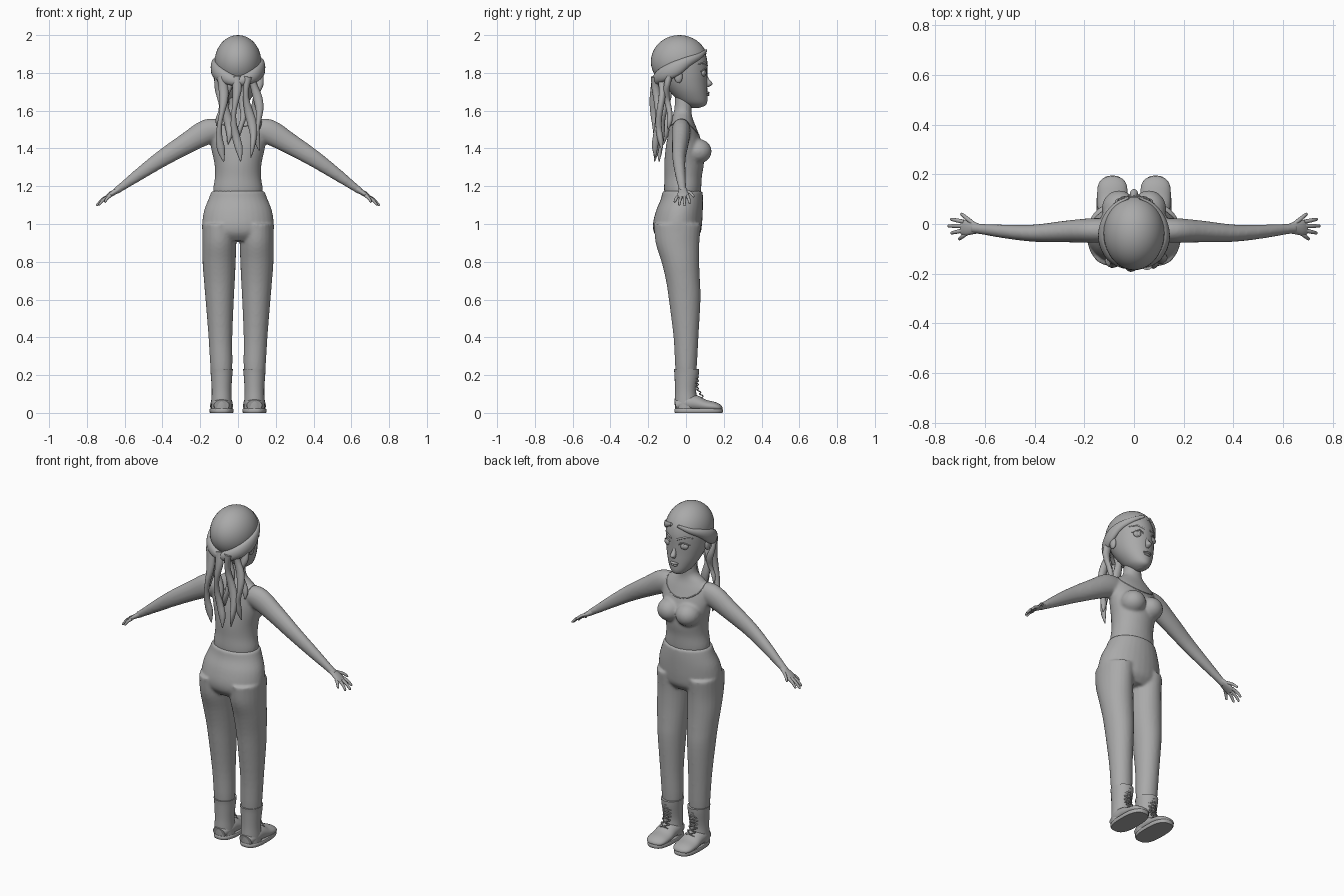
import bpy, bmesh, math
from mathutils import Vector, Matrix

GREY = bpy.data.materials.new("plain grey")
GREY.diffuse_color = (0.4, 0.4, 0.4, 1)
X, Y, Z = Vector((1, 0, 0)), Vector((0, 1, 0)), Vector((0, 0, 1))


def spline(pts, steps):
    """Catmull-Rom through sections of (x, y, z, ra, rb)."""
    p = [Vector(q) for q in pts]
    p = [p[0] * 2 - p[1]] + p + [p[-1] * 2 - p[-2]]
    out = []
    for i in range(1, len(p) - 2):
        a, b, c, d = p[i - 1:i + 3]
        for s in range(steps):
            t = s / steps
            out.append((b * 2 + (c - a) * t + (a * 2 - b * 5 + c * 4 - d) * t * t
                        + (b * 3 - a - c * 3 + d) * t ** 3) * 0.5)
    return out + [p[-2]]


def loft(bm, secs, ref=Y, n=24, steps=4, flat=False, p=2, closed=False):
    """Closed skin over elliptical rings; flat keeps the rings horizontal."""
    s = spline(secs, steps) if steps > 1 else [Vector(q) for q in secs]
    rings = []
    for i, q in enumerate(s):
        lo = s[i - 1] if closed else s[max(i - 1, 0)]
        hi = s[(i + 1) % len(s)] if closed else s[min(i + 1, len(s) - 1)]
        t = Z if flat else (Vector(hi[:3]) - Vector(lo[:3])).normalized()
        u = ref.cross(t).normalized()
        v = t.cross(u)
        ring = []
        for k in range(n):
            c, d = math.cos(k * math.tau / n), math.sin(k * math.tau / n)
            c = math.copysign(abs(c) ** (2 / p), c)
            d = math.copysign(abs(d) ** (2 / p), d)
            ring.append(bm.verts.new(Vector(q[:3]) + u * c * max(q[3], .001) + v * d * max(q[4], .001)))
        rings.append(ring)
    pairs = list(zip(rings, rings[1:])) + ([(rings[-1], rings[0])] if closed else [])
    for a, b in pairs:
        for k in range(n):
            bm.faces.new((a[k], a[(k + 1) % n], b[(k + 1) % n], b[k]))
    if not closed:
        bm.faces.new(rings[0][::-1])
        bm.faces.new(rings[-1])


def ball(bm, co, r, seg=24):
    m = Matrix.Translation(co) @ Matrix.Diagonal((*r, 1))
    bmesh.ops.create_uvsphere(bm, u_segments=seg, v_segments=seg // 2, radius=1, matrix=m)


def finish(bm, name, mirror=False, voxel=0, smooth=4):
    bmesh.ops.recalc_face_normals(bm, faces=bm.faces)
    me = bpy.data.meshes.new(name)
    bm.to_mesh(me)
    bm.free()
    me.materials.append(GREY)
    me.shade_smooth()
    me.set_sharp_from_angle(angle=math.radians(50))
    ob = bpy.data.objects.new(name, me)
    bpy.context.collection.objects.link(ob)
    if mirror:
        ob.modifiers.new("mirror", 'MIRROR').use_mirror_merge = False
    if voxel:
        r = ob.modifiers.new("blend", 'REMESH')
        r.mode, r.voxel_size, r.use_smooth_shade = 'VOXEL', voxel, True
        f = ob.modifiers.new("soften", 'SMOOTH')
        f.factor, f.iterations = 0.5, smooth
    return ob


# torso, neck, bust and arms blended together
bm = bmesh.new()
loft(bm, [(0, cy, z, rx, ry) for z, cy, rx, ry in (
    (1.12, -.018, .125, .09), (1.18, -.018, .132, .098), (1.25, -.015, .122, .099),
    (1.32, -.01, .125, .105), (1.40, -.008, .142, .1), (1.46, -.012, .15, .086),
    (1.52, -.018, .142, .069), (1.56, -.02, .105, .055), (1.59, -.018, .064, .048),
    (1.63, -.014, .05, .046), (1.72, -.014, .047, .046))], flat=True, n=32)
for s in (-1, 1):
    ball(bm, (s * .06, .062, 1.385), (.07, .074, .066))
    loft(bm, [(s * x, y, z, a, b) for x, y, z, a, b in (
        (.08, -.026, 1.50, .05, .045), (.16, -.026, 1.49, .066, .05), (.27, -.03, 1.428, .056, .044),
        (.40, -.037, 1.348, .045, .035), (.52, -.03, 1.265, .033, .028),
        (.62, -.02, 1.193, .021, .021), (.65, -.018, 1.172, .019, .02))])
body = finish(bm, "torso_and_arms", voxel=.008, smooth=6)

# hands
bm = bmesh.new()
loft(bm, [(.62, -.02, 1.192, .016, .018), (.645, -.016, 1.175, .015, .025),
          (.675, -.015, 1.155, .012, .031), (.695, -.014, 1.14, .008, .028)], n=16)
for base, tip in (((.685, .009, 1.148), (.74, .02, 1.108)), ((.688, -.008, 1.146), (.75, -.008, 1.097)),
                  ((.685, -.025, 1.146), (.738, -.037, 1.10)), ((.675, -.038, 1.15), (.706, -.062, 1.115)),
                  ((.645, .0, 1.175), (.698, .043, 1.145))):
    a, b = Vector(base), Vector(tip)
    mid = a.lerp(b, .55) + Z * .006
    loft(bm, [(*a, .009, .009), (*mid, .008, .008), (*a.lerp(b, .92), .006, .006), (*b, .002, .002)], n=10)
finish(bm, "hands", mirror=True)

# trousers: hips and legs blended together
bm = bmesh.new()
loft(bm, [(0, cy, z, rx, ry) for z, cy, rx, ry in (
    (1.175, -.018, .14, .106), (1.13, -.022, .157, .112), (1.07, -.035, .18, .124),
    (1.0, -.045, .19, .13), (.95, -.046, .186, .122), (.91, -.045, .16, .09))], flat=True, n=32)
for s in (-1, 1):
    loft(bm, [(s * x, y, z, a, b) for x, y, z, a, b in (
        (.098, -.045, 1.0, .092, .125), (.099, -.045, .9, .09, .116), (.1, -.03, .8, .088, .1),
        (.0985, -.016, .7, .082, .09), (.097, -.007, .6, .075, .084), (.093, 0, .4, .063, .066),
        (.088, 0, .24, .058, .057), (.088, 0, .15, .045, .045))], flat=True)
finish(bm, "trousers", voxel=.008, smooth=5)

# boots
bm = bmesh.new()
loft(bm, [(.087, y, z, a, b) for y, z, a, b in (
    (0, .012, .055, .058), (0, .06, .054, .06), (-.002, .12, .052, .056), (.003, .2, .057, .064),
    (.003, .232, .06, .067))], flat=True)
loft(bm, [(.087, y, z, a, b) for y, z, a, b in (
    (-.055, .04, .04, .03), (0, .052, .056, .046), (.05, .05, .058, .044), (.1, .038, .061, .032),
    (.15, .032, .059, .026), (.178, .025, .045, .018), (.19, .02, .02, .008))], ref=Z)
finish(bm, "boots", mirror=True)
bm = bmesh.new()
loft(bm, [(.087, .067, z, a, b) for z, a, b in
          ((0, .061, .125), (.006, .064, .128), (.018, .064, .128), (.022, .061, .125))],
     flat=True, steps=1, n=40, p=2.7)
finish(bm, "boot_soles", mirror=True)

# criss-cross laces
bm = bmesh.new()
for k in range(7):
    z = .08 + k * .02
    front = lambda h: .066 + .03 * max(0, (.13 - h) / .05)
    for s in (-1, 1):
        loft(bm, [(.087 - s * .028, front(z) - .014, z, .003, .003), (.087, front(z + .01), z + .01, .003, .003),
                  (.087 + s * .028, front(z + .02) - .014, z + .02, .003, .003)], ref=Z, n=6)
finish(bm, "boot_laces", mirror=True)

# head, with nose and lips
bm = bmesh.new()
loft(bm, [(0, cy, z, rx, ry) for z, cy, rx, ry in (
    (1.615, .05, .012, .02), (1.627, .052, .036, .05), (1.65, .038, .06, .075), (1.70, .014, .088, .099),
    (1.75, -.006, .105, .118), (1.80, -.02, .114, .133), (1.86, -.033, .117, .146),
    (1.92, -.033, .106, .13), (1.96, -.03, .083, .1), (1.99, -.03, .035, .045))], flat=True, n=32)
loft(bm, [(0, .098, 1.80, .008, .01), (0, .108, 1.77, .01, .012), (0, .122, 1.742, .016, .019),
          (0, .112, 1.725, .008, .008)], flat=True, n=12)
ball(bm, (0, .112, 1.694), (.026, .013, .007))
ball(bm, (0, .11, 1.683), (.021, .014, .007))
finish(bm, "head")

# eyes, lids and brows
bm = bmesh.new()
ball(bm, (.049, .09, 1.80), (.028, .015, .021))
ball(bm, (.048, .1, 1.80), (.013, .008, .015))
loft(bm, [(.02, .107, 1.803, .003, .003), (.048, .106, 1.823, .004, .004), (.082, .079, 1.806, .003, .003)], ref=Z, n=8)
finish(bm, "eyes", mirror=True)
bm = bmesh.new()
loft(bm, [(.018, .112, 1.838, .004, .005), (.055, .098, 1.852, .004, .005), (.09, .064, 1.846, .002, .002)], ref=Z, n=8)
finish(bm, "eyebrows", mirror=True)
bm = bmesh.new()
ball(bm, (.115, -.04, 1.78), (.014, .022, .035))
finish(bm, "ears", mirror=True)

# smooth hair cap, cut along a slanting hairline
bm = bmesh.new()
ball(bm, (0, -.035, 1.86), (.123, .151, .14), 40)
bmesh.ops.bisect_plane(bm, geom=bm.verts[:] + bm.edges[:] + bm.faces[:], plane_co=(0, 0, 1.85),
                       plane_no=(0, -.46, 1), clear_inner=True)
finish(bm, "hair_cap")

# rolled hair from the forehead round to the nape
bm = bmesh.new()
loft(bm, [(.02, .108, 1.918, .005, .008), (.075, .072, 1.89, .012, .016), (.114, .01, 1.86, .018, .026),
          (.122, -.06, 1.82, .022, .04), (.092, -.125, 1.79, .024, .037), (.04, -.157, 1.765, .022, .03),
          (-.005, -.16, 1.752, .018, .022)], ref=Z, n=20)
finish(bm, "hair_roll", mirror=True)

# loose wavy strands: start x, tip x, tip z, depth y, radius, wave phase
bm = bmesh.new()
for x0, x1, zt, y, r, ph in (
        (-.09, -.085, 1.33, -.15, .024, 0), (-.05, -.06, 1.42, -.11, .026, 2), (-.02, .0, 1.33, -.165, .024, 1),
        (.03, .01, 1.44, -.12, .026, 4), (.05, .075, 1.35, -.155, .026, 3), (.085, .12, 1.39, -.135, .024, 5),
        (.1, .1, 1.50, -.095, .022, 1), (-.1, -.1, 1.52, -.10, .02, 4)):
    secs = []
    for i in range(8):
        t = i / 7
        w = r * (1 - .25 * t) if i < 7 else .003
        secs.append((x0 + (x1 - x0) * t + .014 * math.sin(ph + 7 * t), y + .01 * math.cos(ph + 7 * t),
                     1.78 + (zt - 1.78) * t, w * (.85 + .25 * math.sin(ph + 9 * t)), w * .8))
    loft(bm, secs, n=12)
finish(bm, "hair_strands")

# raised edge of the scooped neckline, laid on the body surface
bpy.context.view_layer.update()
skin = body.evaluated_get(bpy.context.evaluated_depsgraph_get())
ring = []
for k in range(48):
    a = k * math.tau / 48
    guess = Vector((.118 * math.cos(a), -.02 + .1 * math.sin(a), 1.545 - .05 * max(0, math.sin(a)) - .02 * abs(math.sin(a))))
    ring.append((*skin.closest_point_on_mesh(guess)[1], .003, .003))
bm = bmesh.new()
loft(bm, ring, ref=Z, n=6, steps=1, closed=True)
finish(bm, "neckline_edge")
